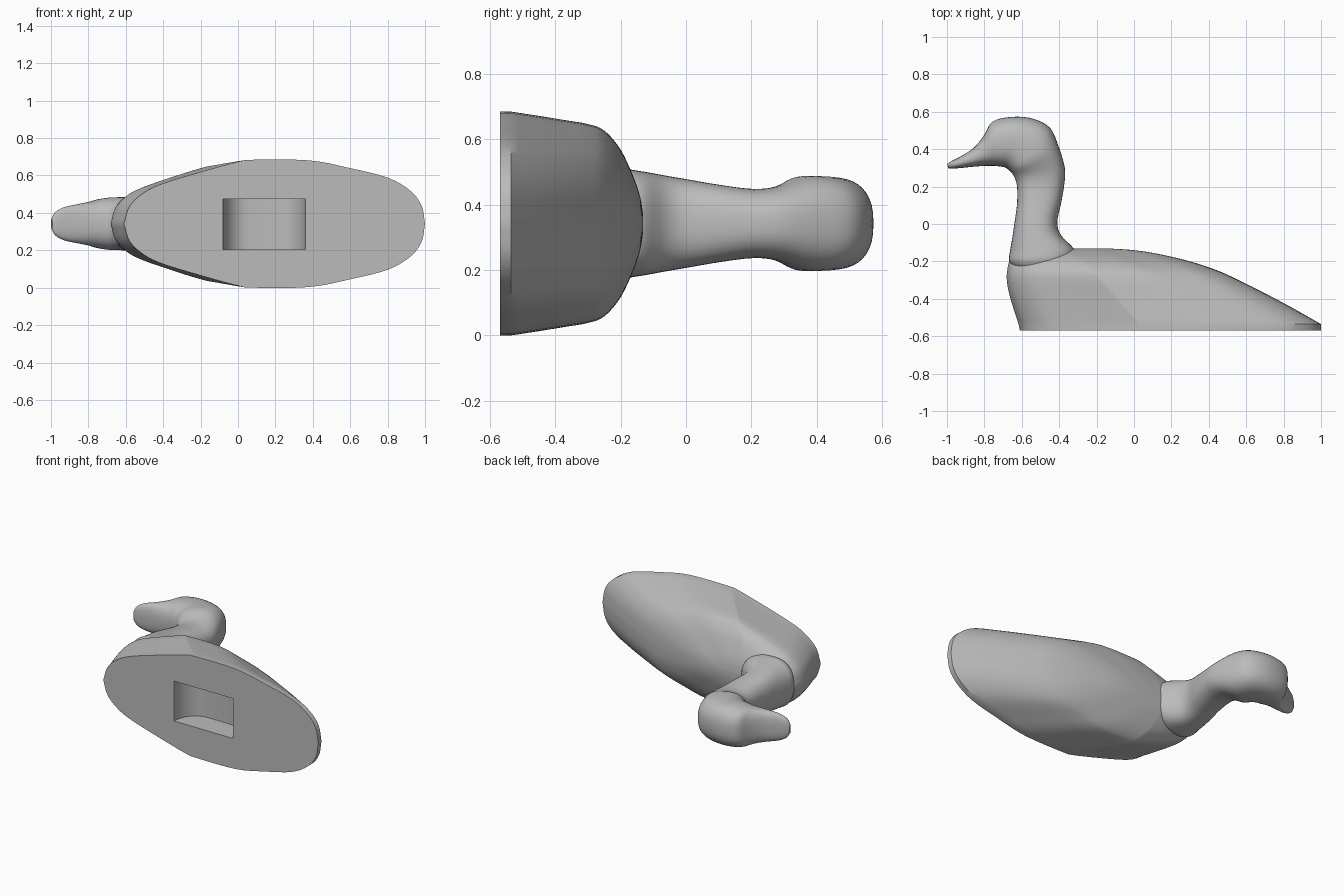
import bpy, bmesh, math
from mathutils import Vector

cube = bpy.data.objects.get("Cube")
if cube:
    bpy.data.objects.remove(cube, do_unlink=True)

MID = 0.342  # height of the symmetry plane

grey = bpy.data.materials.new("plain grey")
grey.use_nodes = True
grey.diffuse_color = (0.5, 0.5, 0.5, 1)
grey.node_tree.nodes["Principled BSDF"].inputs["Base Color"].default_value = (0.5, 0.5, 0.5, 1)


def spline(points, steps):
    """Catmull-Rom curve through tuples of any length."""
    pts = [Vector(p) for p in points]
    pts = [pts[0] * 2 - pts[1]] + pts + [pts[-1] * 2 - pts[-2]]
    out = []
    for a, b, c, d in zip(pts, pts[1:], pts[2:], pts[3:]):
        for i in range(steps):
            t = i / steps
            out.append(0.5 * (2 * b + (c - a) * t + (2 * a - 5 * b + 4 * c - d) * t * t
                              + (3 * b - a - 3 * c + d) * t ** 3))
    return out + [pts[-2]]


def loft(name, rings):
    """Skin closed rings and cap both ends."""
    bm = bmesh.new()
    loops = [[bm.verts.new(p) for p in ring] for ring in rings]
    n = len(loops[0])
    for low, high in zip(loops, loops[1:]):
        for i in range(n):
            j = (i + 1) % n
            bm.faces.new((low[i], low[j], high[j], high[i]))
    bm.faces.new(loops[0])
    bm.faces.new(loops[-1])
    bmesh.ops.recalc_face_normals(bm, faces=bm.faces)
    mesh = bpy.data.meshes.new(name)
    bm.to_mesh(mesh)
    bm.free()
    mesh.materials.append(grey)
    ob = bpy.data.objects.new(name, mesh)
    bpy.context.collection.objects.link(ob)
    return ob


def activate(ob):
    bpy.ops.object.select_all(action='DESELECT')
    ob.select_set(True)
    bpy.context.view_layer.objects.active = ob


# Body: one outline, scaled between breast and tail at each level
half = spline([(0, 0), (0.02, 0.28), (0.068, 0.49), (0.13, 0.63), (0.255, 0.81),
               (0.38, 0.97), (0.43, 1), (0.615, 0.99), (0.75, 0.87), (0.876, 0.72),
               (0.95, 0.52), (0.988, 0.29), (1, 0)], 4)
outline = [(u, v) for u, v in half] + [(u, -v) for u, v in half[-2:0:-1]]

# level, breast x, tail x, half width
levels = [(-0.57, -0.61, 1, 0.342)]
levels += [tuple(p) for p in spline([
    (-0.535, -0.617, 1, 0.341), (-0.45, -0.645, 0.85, 0.328), (-0.37, -0.668, 0.7, 0.315),
    (-0.3, -0.68, 0.56, 0.303), (-0.25, -0.678, 0.45, 0.283), (-0.2, -0.665, 0.3, 0.225),
    (-0.16, -0.62, 0.13, 0.14), (-0.14, -0.54, 0, 0.08), (-0.131, -0.4, -0.13, 0.025)], 4)]
body = loft("body", [[(f + (t - f) * u, y, MID + w * v) for u, v in outline]
                     for y, f, t, w in levels])

# Arched pocket sunk into the flat base
arch = [(-0.08, -0.65), (0.36, -0.65)]
for centre, start in ((0.22, 0), (0.06, 90)):
    for i in range(9):
        a = math.radians(start + i * 11.25)
        arch.append((centre + 0.14 * math.cos(a), -0.57 + 0.16 * math.sin(a)))
cutter = loft("pocket_cutter", [[(x, y, z) for x, y in arch] for z in (0.205, 0.475)])
cutter.hide_render = True
activate(body)
cut = body.modifiers.new("pocket", 'BOOLEAN')
cut.object = cutter
cut.operation = 'DIFFERENCE'
cut.solver = 'EXACT'
bpy.ops.object.modifier_apply(modifier=cut.name)
bpy.data.objects.remove(cutter, do_unlink=True)

# Neck, head and bill: front x, y, back x, y, half width of each ring
stations = spline([
    (-0.63, -0.25, -0.38, -0.24, 0.14), (-0.667, -0.2, -0.325, -0.19, 0.165),
    (-0.662, -0.14, -0.32, -0.135, 0.16), (-0.65, -0.07, -0.39, -0.06, 0.147),
    (-0.64, 0, -0.41, 0.01, 0.135), (-0.626, 0.1, -0.39, 0.11, 0.118),
    (-0.625, 0.2, -0.373, 0.21, 0.106), (-0.64, 0.25, -0.37, 0.3, 0.113),
    (-0.66, 0.28, -0.405, 0.42, 0.143), (-0.685, 0.3, -0.45, 0.515, 0.145),
    (-0.7, 0.305, -0.54, 0.563, 0.142), (-0.72, 0.308, -0.65, 0.573, 0.14),
    (-0.75, 0.311, -0.755, 0.548, 0.13), (-0.79, 0.311, -0.805, 0.47, 0.117),
    (-0.85, 0.307, -0.86, 0.405, 0.105), (-0.92, 0.3, -0.93, 0.36, 0.09),
    (-0.97, 0.296, -0.978, 0.335, 0.065), (-0.993, 0.298, -0.999, 0.32, 0.03)], 4)


def soft_power(value, power):
    return math.copysign(abs(value) ** power, value)


rings = []
for fx, fy, bx, by, w in stations:
    ring = []
    for i in range(40):
        a = math.tau * i / 40
        k = 0.5 + 0.5 * soft_power(math.cos(a), 0.8)
        ring.append((fx + (bx - fx) * k, fy + (by - fy) * k,
                     MID + w * soft_power(math.sin(a), 0.8)))
    rings.append(ring)
neck_and_head = loft("neck_and_head", rings)

for ob in (body, neck_and_head):
    activate(ob)
    bpy.ops.object.shade_smooth_by_angle(angle=math.radians(35))
